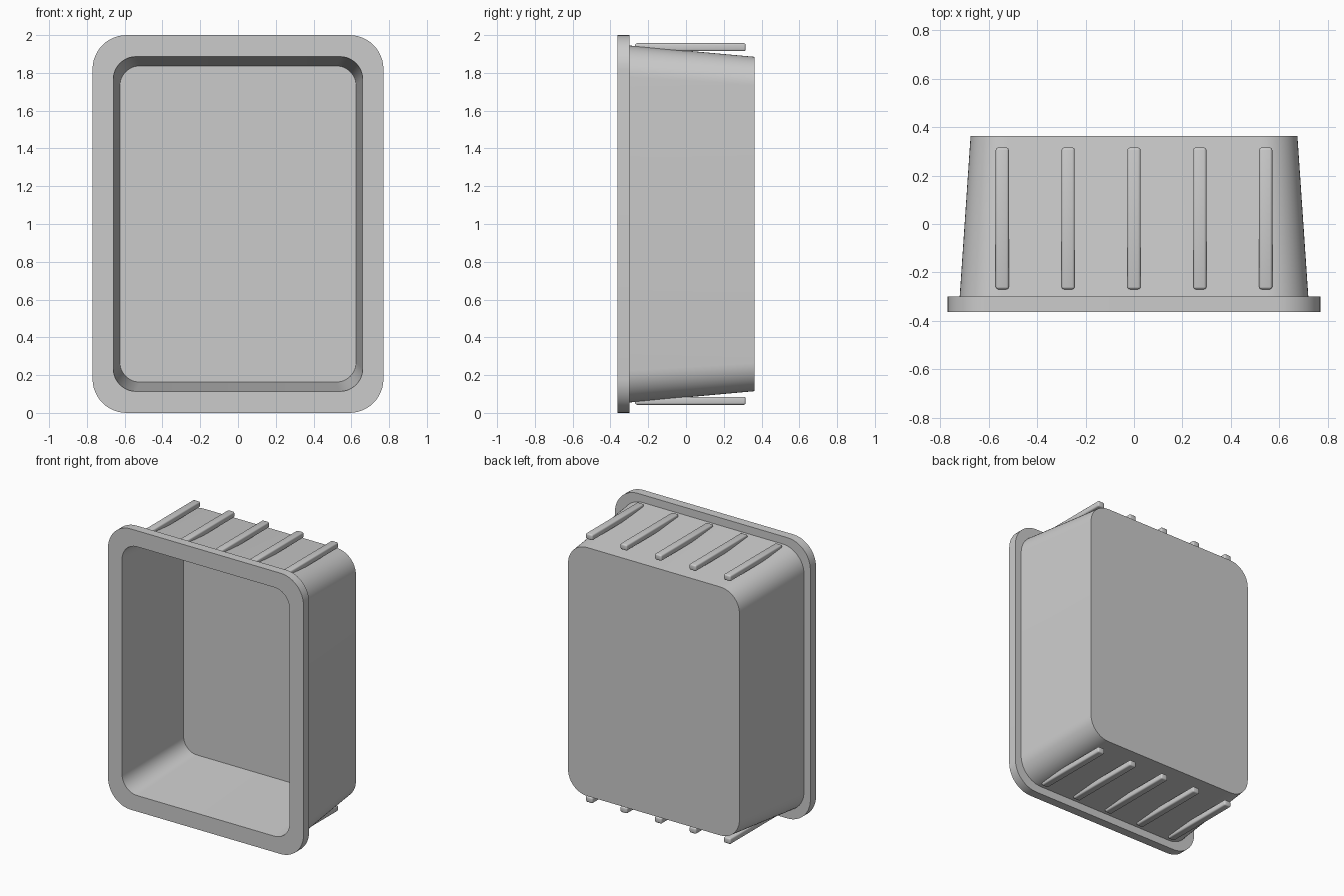
import bpy, bmesh, math
from mathutils import Vector

if "Cube" in bpy.data.objects:
    bpy.data.objects.remove(bpy.data.objects["Cube"])


def rounded_ring(bm, y, half_x, half_z, r, seg=12):
    """Rounded rectangle of vertices in the XZ plane, centred at z = 1."""
    ring = []
    for i, (sx, sz) in enumerate([(1, 1), (-1, 1), (-1, -1), (1, -1)]):
        for k in range(seg + 1):
            a = math.pi / 2 * (i + k / seg)
            ring.append(bm.verts.new((sx * (half_x - r) + r * math.cos(a), y,
                                      1 + sz * (half_z - r) + r * math.sin(a))))
    return ring


def finish(bm, name, angle):
    bmesh.ops.recalc_face_normals(bm, faces=bm.faces[:])
    mesh = bpy.data.meshes.new(name)
    bm.to_mesh(mesh)
    bm.free()
    obj = bpy.data.objects.new(name, mesh)
    bpy.context.collection.objects.link(obj)
    bpy.ops.object.select_all(action='DESELECT')
    obj.select_set(True)
    bpy.context.view_layer.objects.active = obj
    bpy.ops.object.shade_smooth_by_angle(angle=math.radians(angle))
    return obj


# Tapered tub with flat rim, lofted from outer back round to inner back
# (y, half width, half height, corner radius)
profile = [
    (0.363, 0.675, 0.885, 0.15),
    (-0.30, 0.72, 0.945, 0.17),
    (-0.30, 0.77, 1.0, 0.18),
    (-0.363, 0.77, 1.0, 0.18),
    (-0.363, 0.66, 0.886, 0.12),
    (0.28, 0.625, 0.837, 0.105),
]
bm = bmesh.new()
rings = [rounded_ring(bm, *p) for p in profile]
for a, b in zip(rings, rings[1:]):
    n = len(a)
    for i in range(n):
        j = (i + 1) % n
        bm.faces.new((a[i], a[j], b[j], b[i]))
bm.faces.new(rings[0])
bm.faces.new(rings[-1])
finish(bm, "tub", 30)

# Five ribs along the top and five along the bottom
for side, sign in (("top", 1), ("bottom", -1)):
    for i in range(5):
        bm = bmesh.new()
        bmesh.ops.create_cube(bm, size=1)
        bmesh.ops.scale(bm, vec=Vector((0.054, 0.585, 0.042)), verts=bm.verts)
        bmesh.ops.bevel(bm, geom=bm.edges[:], offset=0.01, segments=3,
                        profile=0.5, affect='EDGES')
        rib = finish(bm, f"{side}_rib_{i + 1}", 40)
        rib.location = ((i - 2) * 0.272, 0.023, 1 + sign * 0.936)
